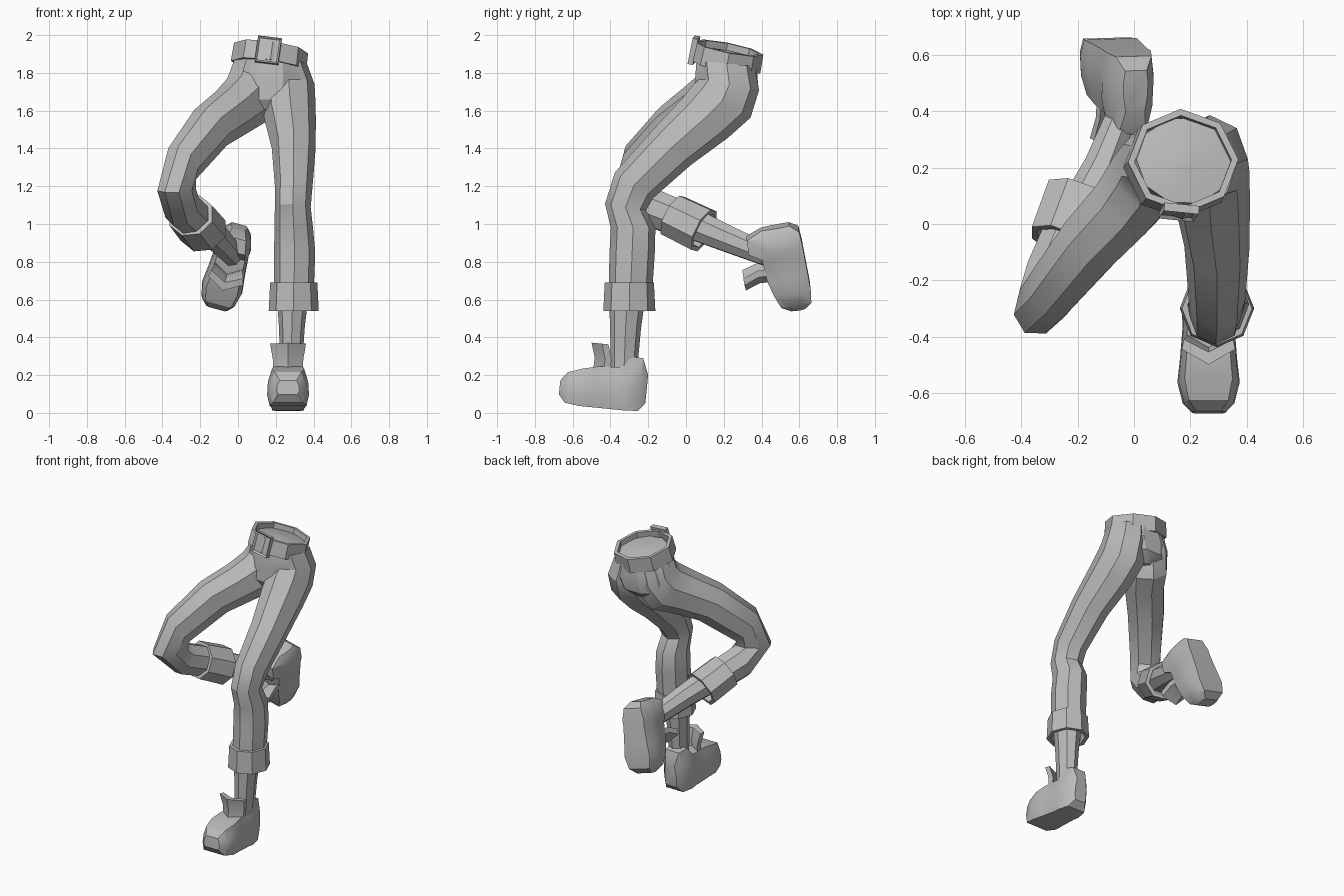
import bpy, bmesh, math
from mathutils import Vector, Matrix

cube = bpy.data.objects.get("Cube")
if cube:
    bpy.data.objects.remove(cube, do_unlink=True)

grey = bpy.data.materials.new("plain_grey")
grey.use_nodes = True
colour = (0.5, 0.5, 0.5, 1)
grey.diffuse_color = colour
grey.node_tree.nodes["Principled BSDF"].inputs["Base Color"].default_value = colour


def finish(bm, name):
    bmesh.ops.recalc_face_normals(bm, faces=bm.faces)
    mesh = bpy.data.meshes.new(name)
    bm.to_mesh(mesh)
    bm.free()
    mesh.materials.append(grey)
    obj = bpy.data.objects.new(name, mesh)
    bpy.context.collection.objects.link(obj)
    bpy.ops.object.select_all(action='DESELECT')
    obj.select_set(True)
    bpy.context.view_layer.objects.active = obj
    bpy.ops.object.shade_smooth_by_angle(angle=math.radians(30))
    return obj


def skin(name, loops, closed=False):
    """Bridge equal loops of points; closed joins last to first, else cap ends."""
    bm = bmesh.new()
    rows = [[bm.verts.new(p) for p in loop] for loop in loops]
    pairs = list(zip(rows, rows[1:]))
    if closed:
        pairs.append((rows[-1], rows[0]))
    else:
        bm.faces.new(rows[0])
        bm.faces.new(rows[-1])
    n = len(rows[0])
    for a, b in pairs:
        for i in range(n):
            j = (i + 1) % n
            bm.faces.new((a[i], a[j], b[j], b[i]))
    return finish(bm, name)


def ring(centre, axis, side, rs, rf, n=8):
    """Oval loop around axis; rs is the radius along side, rf across it."""
    axis = Vector(axis).normalized()
    side = Vector(side)
    side = (side - axis * side.dot(axis)).normalized()
    front = axis.cross(side)
    turn = [2 * math.pi * i / n for i in range(n)]
    return [Vector(centre) + side * rs * math.cos(t) + front * rf * math.sin(t) for t in turn]


def limb(name, rings, side):
    skin(name, [ring(c, a, side, rs, rf) for c, a, rs, rf in rings])


def band(name, top, bottom, side, rs, rf, wall, flare=1.0):
    """Open tube with wall thickness."""
    top, bottom = Vector(top), Vector(bottom)
    axis = bottom - top
    skin(name, [ring(bottom, axis, side, rs * flare, rf * flare),
                ring(top, axis, side, rs, rf),
                ring(top, axis, side, rs - wall, rf - wall),
                ring(bottom, axis, side, rs * flare - wall, rf * flare - wall)], True)


X = Vector((1, 0, 0))
bend_side = Vector((0.85, -0.48, -0.23))
shin_dir = (0.28, 0.65, -0.32)
thigh_dir = (-0.40, -0.46, -0.48)

# Hips
tilt = Vector((0.14, 0.2, 1)).normalized()
skin("hips", [
    ring((0.18, 0.225, 1.915), tilt, X, 0.03, 0.03, 10),
    ring((0.18, 0.225, 1.895), tilt, X, 0.172, 0.16, 10),
    ring((0.175, 0.215, 1.82), tilt, X, 0.198, 0.172, 10),
    ring((0.17, 0.215, 1.74), (0, 0, 1), X, 0.225, 0.175, 10),
    ring((0.15, 0.205, 1.66), (0, 0, 1), X, 0.19, 0.17, 10),
    ring((0.125, 0.19, 1.605), (0, 0, 1), X, 0.09, 0.12, 10)])

# Trouser legs
limb("left_trouser_leg", [
    ((0.245, 0.215, 1.85), (0, -0.1, -1), 0.12, 0.15),
    ((0.27, 0.23, 1.74), (0, -0.2, -1), 0.135, 0.16),
    ((0.27, 0.19, 1.65), (0, -0.5, -0.87), 0.14, 0.175),
    ((0.275, 0.10, 1.56), (0, -0.65, -0.76), 0.137, 0.16),
    ((0.295, -0.08, 1.40), (0, -0.65, -0.76), 0.116, 0.137),
    ((0.295, -0.275, 1.205), (0, -0.55, -0.83), 0.10, 0.122),
    ((0.29, -0.32, 1.09), (0, -0.15, -1), 0.095, 0.11),
    ((0.295, -0.28, 0.98), (0, 0, -1), 0.102, 0.118),
    ((0.30, -0.285, 0.85), (0, 0, -1), 0.109, 0.12),
    ((0.295, -0.295, 0.62), (0, 0, -1), 0.105, 0.115)], X)
limb("right_trouser_leg", [
    ((0.115, 0.215, 1.855), (-0.1, -0.1, -1), 0.135, 0.15),
    ((0.085, 0.22, 1.745), (-0.3, -0.3, -0.9), 0.14, 0.16),
    ((0.045, 0.17, 1.655), thigh_dir, 0.14, 0.172),
    ((-0.02, 0.08, 1.60), thigh_dir, 0.13, 0.155),
    ((-0.145, -0.055, 1.51), thigh_dir, 0.12, 0.138),
    ((-0.295, -0.24, 1.32), thigh_dir, 0.1, 0.124),
    ((-0.325, -0.28, 1.18), (0, 0.1, -0.9), 0.094, 0.125),
    ((-0.295, -0.18, 1.085), shin_dir, 0.097, 0.11),
    ((-0.20, 0.04, 1.00), shin_dir, 0.095, 0.102)], bend_side)

# Rolled cuffs
band("left_cuff", (0.295, -0.30, 0.69), (0.295, -0.30, 0.54), X, 0.125, 0.13, 0.025, 1.06)
band("right_cuff", (-0.25, -0.07, 1.045), (-0.185, 0.095, 0.965), bend_side, 0.132, 0.12, 0.025, 1.04)

# Ankles
limb("left_ankle", [
    ((0.29, -0.31, 0.63), (0, 0, -1), 0.085, 0.098),
    ((0.285, -0.32, 0.45), (0, 0, -1), 0.068, 0.082),
    ((0.28, -0.33, 0.18), (0, 0, -1), 0.055, 0.067)], X)
limb("right_ankle", [
    ((-0.19, 0.04, 1.00), shin_dir, 0.085, 0.09),
    ((-0.115, 0.20, 0.93), shin_dir, 0.068, 0.078),
    ((-0.025, 0.43, 0.835), shin_dir, 0.055, 0.064)], bend_side)

# Belt and buckle
waist = Vector((0.175, 0.225, 1.932))
band("belt", waist, waist - tilt * 0.1, (0.97, 0.05, 0), 0.198, 0.188, 0.024, 1.02)
bm = bmesh.new()
bmesh.ops.create_cube(bm, size=1)
bmesh.ops.scale(bm, vec=(0.125, 0.03, 0.14), verts=bm.verts)
bm.normal_update()
face = min(bm.faces, key=lambda f: f.normal.y)
bmesh.ops.inset_region(bm, faces=[face], thickness=0.014)
bmesh.ops.translate(bm, vec=(0, 0.012, 0), verts=face.verts)
outward = Vector((-0.1, -1, 0))
outward = (outward - tilt * outward.dot(tilt)).normalized()
across = tilt.cross(outward)
frame = Matrix((across, -outward, tilt)).transposed().to_4x4()
bm.transform(Matrix.Translation((0.16, 0.042, 1.92)) @ frame)
finish(bm, "belt_buckle")


def shoe(label, heel, forward, up):
    """Shoe lofted from heel to toe, with a folded tongue."""
    forward = Vector(forward).normalized()
    up = Vector(up)
    up = (up - forward * up.dot(forward)).normalized()
    across = forward.cross(up)

    def at(f, s, u):
        return Vector(heel) + forward * f + across * s + up * u

    # forward, half width, sole height, top height, half width of top
    sections = [(-0.03, 0.045, 0.05, 0.2, 0.035), (0.005, 0.075, 0.005, 0.285, 0.05),
                (0.08, 0.095, 0, 0.288, 0.065), (0.12, 0.092, 0, 0.225, 0.075),
                (0.24, 0.102, 0, 0.218, 0.078), (0.32, 0.111, 0, 0.198, 0.085),
                (0.395, 0.092, 0.01, 0.172, 0.07), (0.43, 0.06, 0.05, 0.125, 0.045)]
    loops = []
    for f, w, low, high, tw in sections:
        h = high - low
        half = [(w * 0.88, low), (w, low + h * 0.3), (w * 0.96, low + h * 0.65), (tw, high)]
        loops.append([at(f, s, u) for s, u in half] + [at(f, -s, u) for s, u in reversed(half)])
    skin(label + "_shoe", loops)

    plan = [(0.285, 0), (0.23, 0.095), (0.195, 0.088), (0.24, 0), (0.195, -0.088), (0.23, -0.095)]
    skin(label + "_shoe_tongue", [[at(f - lean, s * k, u) for f, s in plan]
                                  for u, lean, k in ((0.17, 0.02, 0.8), (0.26, 0.025, 0.85), (0.34, 0, 1))])


shoe("left", (0.265, -0.25, 0.005), (0, -1, 0.1), (0, 0.1, 1))
shoe("right", (0, 0.60, 0.98), (-0.26, 0.18, -0.95), (-0.02, -0.98, -0.19))
